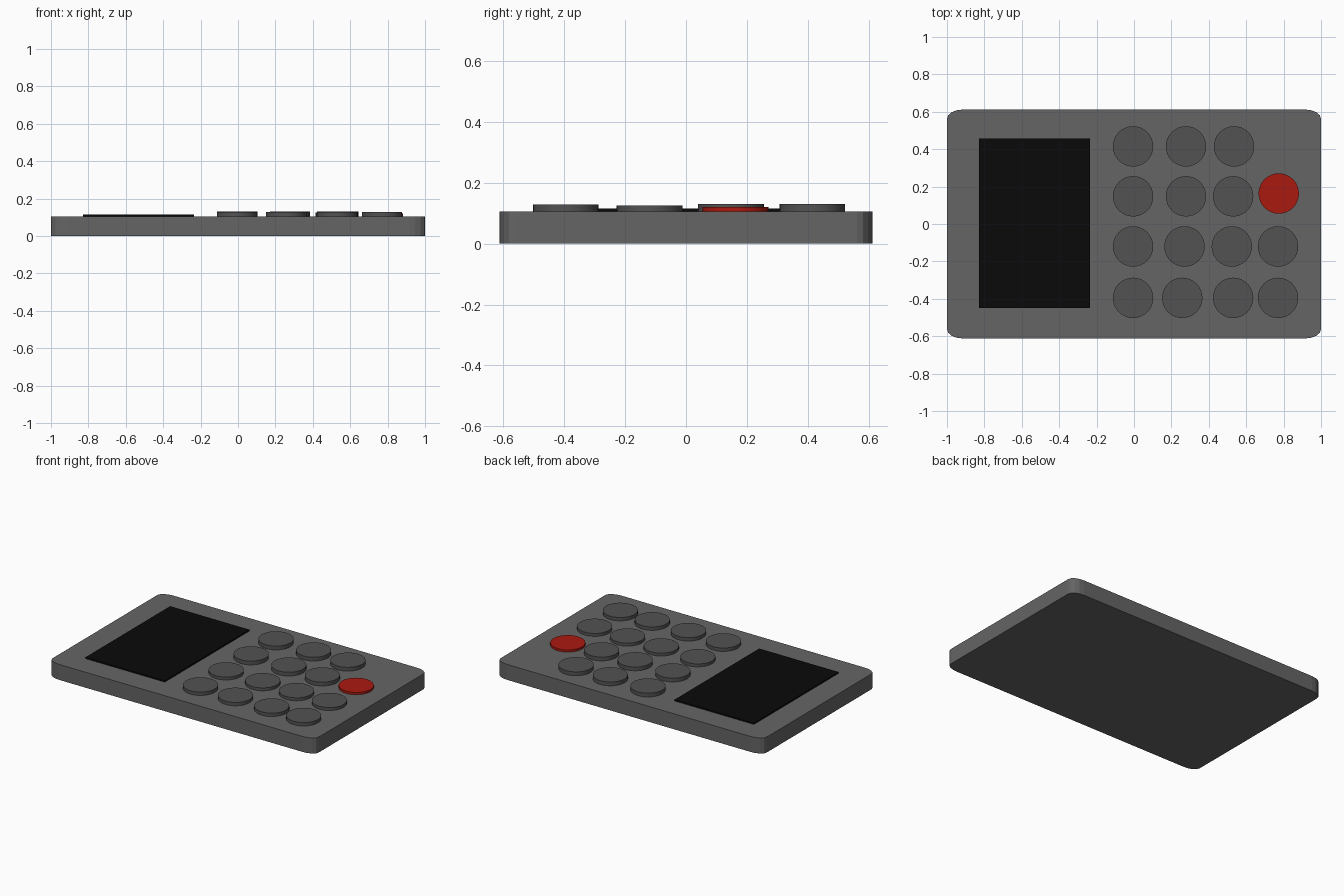
import bpy, bmesh, math

if "Cube" in bpy.data.objects:
    bpy.data.objects.remove(bpy.data.objects["Cube"])


def material(name, rgb):
    m = bpy.data.materials.new(name)
    m.diffuse_color = (*rgb, 1)
    m.use_nodes = True
    m.node_tree.nodes["Principled BSDF"].inputs["Base Color"].default_value = m.diffuse_color
    return m


BODY = material("body_grey", (0.13, 0.13, 0.13))
KEY = material("key_grey", (0.085, 0.085, 0.085))
RED = material("clear_red", (0.4, 0.01, 0.005))
BLACK = material("screen_black", (0.003, 0.003, 0.003))


def prism(name, outline, z0, z1, mat):
    """Extrude a closed xy outline from z0 to z1."""
    bm = bmesh.new()
    face = bm.faces.new([bm.verts.new((x, y, z0)) for x, y in outline])
    side = bmesh.ops.extrude_face_region(bm, geom=[face])
    top = [v for v in side["geom"] if isinstance(v, bmesh.types.BMVert)]
    bmesh.ops.translate(bm, verts=top, vec=(0, 0, z1 - z0))
    bmesh.ops.recalc_face_normals(bm, faces=bm.faces)
    me = bpy.data.meshes.new(name)
    bm.to_mesh(me)
    bm.free()
    ob = bpy.data.objects.new(name, me)
    bpy.context.collection.objects.link(ob)
    me.materials.append(mat)
    return ob


# Case: slab with elliptical rounded corners
HX, HY, RX, RY, SEG = 1.0, 0.612, 0.085, 0.05, 4
outline = []
for i, (sx, sy) in enumerate([(1, 1), (-1, 1), (-1, -1), (1, -1)]):
    for k in range(SEG + 1):
        a = math.pi / 2 * (i + k / SEG)
        outline.append((sx * (HX - RX) + RX * math.cos(a),
                        sy * (HY - RY) + RY * math.sin(a)))
prism("case", outline, 0, 0.105, BODY)

# Screen panel
prism("screen", [(-0.83, -0.45), (-0.235, -0.45), (-0.235, 0.457), (-0.83, 0.457)],
      0.1, 0.115, BLACK)

# Round keys, row by row: y, top height, x of each key
rows = [(0.415, 0.131, (-0.005, 0.278, 0.535)),
        (0.148, 0.131, (-0.005, 0.278, 0.53)),
        (-0.12, 0.125, (-0.005, 0.27, 0.523, 0.77)),
        (-0.395, 0.128, (-0.005, 0.258, 0.53, 0.77))]
R, N = 0.108, 32


def key(name, cx, cy, top, mat):
    ring = [(cx + R * math.cos(2 * math.pi * k / N),
             cy + R * math.sin(2 * math.pi * k / N)) for k in range(N)]
    ob = prism(name, ring, 0.1, top, mat)
    ob.data.shade_smooth()
    ob.data.set_sharp_from_angle(angle=math.radians(30))


for r, (y, top, xs) in enumerate(rows):
    for c, x in enumerate(xs):
        key(f"key_row{r + 1}_col{c + 1}", x, y, top, KEY)
key("clear_key", 0.774, 0.163, 0.12, RED)
